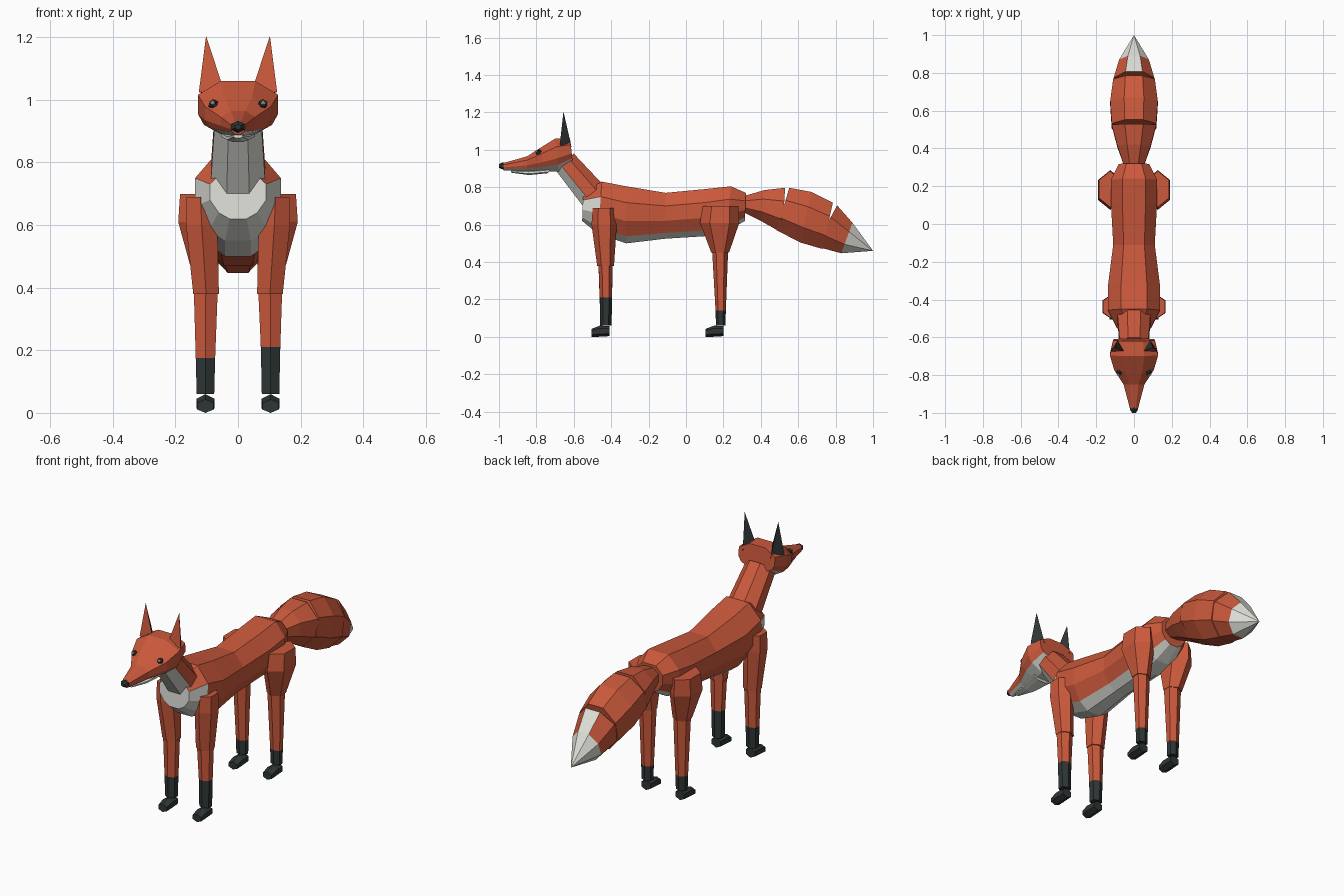
import bpy, bmesh, math

default = bpy.data.objects.get("Cube")
if default:
    bpy.data.objects.remove(default)


def material(name, r, g, b):
    mat = bpy.data.materials.new(name)
    mat.use_nodes = True
    mat.diffuse_color = (r, g, b, 1)
    bsdf = mat.node_tree.nodes["Principled BSDF"]
    bsdf.inputs["Base Color"].default_value = (r, g, b, 1)
    bsdf.inputs["Roughness"].default_value = 0.9
    return mat


MATS = [material("orange fur", 0.60, 0.10, 0.045),
        material("white fur", 0.75, 0.75, 0.70),
        material("black fur", 0.028, 0.036, 0.036)]
ORANGE, WHITE, BLACK = range(3)


def finish(name, bm):
    mesh = bpy.data.meshes.new(name)
    bm.to_mesh(mesh)
    bm.free()
    for mat in MATS:
        mesh.materials.append(mat)
    obj = bpy.data.objects.new(name, mesh)
    bpy.context.collection.objects.link(obj)
    return obj


def loft(name, profile, rings, rule=lambda i, u, v: ORANGE, side=1):
    """Skin rings given as (y1, z1, y2, z2, half width, centre x).
    Profile v runs from point 2 (-1) to point 1 (+1), u runs across in x.
    The rule gets the segment number and the middle of the profile edge."""
    bm = bmesh.new()
    loops = []
    for y1, z1, y2, z2, w, *cx in rings:
        x = cx[0] if cx else 0
        loops.append([bm.verts.new((side * (x + u * w),
                                    (y1 + y2) / 2 + v * (y1 - y2) / 2,
                                    (z1 + z2) / 2 + v * (z1 - z2) / 2))
                      for u, v in profile])
    n = len(profile)
    for i in range(len(rings) - 1):
        for k in range(n):
            m = (k + 1) % n
            face = bm.faces.new((loops[i][k], loops[i][m], loops[i + 1][m], loops[i + 1][k]))
            face.material_index = rule(i, (profile[k][0] + profile[m][0]) / 2,
                                       (profile[k][1] + profile[m][1]) / 2)
    for i, loop in ((-1, loops[0]), (len(rings) - 1, loops[-1])):
        bm.faces.new(loop).material_index = rule(i, 0, 0)
    bmesh.ops.remove_doubles(bm, verts=bm.verts, dist=1e-5)
    bmesh.ops.recalc_face_normals(bm, faces=bm.faces)
    return finish(name, bm)


def ball(name, centre, radius, colour):
    bm = bmesh.new()
    bmesh.ops.create_icosphere(bm, subdivisions=1, radius=radius)
    bmesh.ops.translate(bm, verts=bm.verts, vec=centre)
    for face in bm.faces:
        face.material_index = colour
    finish(name, bm)


def mirrored(half):
    return half + [(-u, v) for u, v in reversed(half)]


# Cross-sections
T = math.tan(math.pi / 8)
OCTAGON = mirrored([(T, 1), (1, T), (1, -T), (T, -1)])
HEXAGON = [(0, 1), (1, .5), (1, -.5), (0, -1), (-1, -.5), (-1, .5)]
TRIANGLE = [(-1, -1), (1, -1), (0, 1)]
TRUNK = mirrored([(.5, 1), (1, .43), (1, -.22), (.68, -.75), (.3, -1)])
SKULL = mirrored([(.43, 1), (1, .5), (1, -.2), (.85, -.6), (.35, -1)])

# Trunk with white chest and belly
loft("body", TRUNK, [
    (-.55, .775, -.555, .62, .09),
    (-.45, .83, -.47, .55, .137),
    (-.32, .805, -.32, .50, .137),
    (-.11, .77, -.11, .525, .11),
    (.10, .79, .13, .54, .122),
    (.24, .805, .22, .565, .122),
    (.32, .77, .315, .62, .08)],
    lambda i, u, v: WHITE if i == -1 or v < -.8 or (i == 0 and v < .6) else ORANGE)

# Neck with white throat
loft("neck", OCTAGON, [
    (-.60, .98, -.70, .895, .075),
    (-.44, .81, -.54, .685, .088)],
    lambda i, u, v: WHITE if v < -.5 else ORANGE)

# Head with white lower cheeks
loft("head", SKULL, [
    (-.62, 1.06, -.605, .93, .11),
    (-.70, 1.06, -.68, .885, .128),
    (-.78, 1.01, -.75, .885, .105),
    (-.85, .965, -.85, .885, .055),
    (-.975, .93, -.975, .89, .022)],
    lambda i, u, v: WHITE if v < -.7 else ORANGE)
loft("lower_jaw", OCTAGON, [
    (-.72, .90, -.74, .875, .055),
    (-.84, .89, -.84, .865, .035),
    (-.935, .89, -.935, .878, .015)], lambda i, u, v: WHITE)
loft("nose", HEXAGON, [
    (-.965, .932, -.965, .892, .02),
    (-.985, .933, -.985, .897, .02),
    (-1, .922, -1, .905, .01)], lambda i, u, v: BLACK)

# Tail in three jointed pieces with a white tip
loft("tail_base", OCTAGON, [
    (.30, .75, .30, .67, .05),
    (.42, .785, .40, .62, .088),
    (.53, .797, .515, .555, .118)])
loft("tail_middle", OCTAGON, [
    (.552, .797, .485, .57, .118),
    (.67, .775, .61, .505, .126),
    (.785, .717, .73, .47, .11)])
loft("tail_tip", OCTAGON, [
    (.808, .703, .69, .485, .108),
    (.89, .61, .83, .447, .078),
    (1, .46, 1, .46, 0)],
    lambda i, u, v: WHITE if i == 1 or (i == 0 and v > .9) else ORANGE)

for s, word in ((1, "left"), (-1, "right")):
    # Ears, black behind
    loft(word + "_ear", TRIANGLE, [
        (-.612, 1.015, -.675, 1.025, .041, .084),
        (-.655, 1.205, -.655, 1.205, 0, .102)],
        lambda i, u, v: ORANGE if v < -.5 else BLACK, s)

    # Eyes with a bright glint
    ball(word + "_eye", (s * .079, -.787, .986), .017, BLACK)
    ball(word + "_eye_glint", (s * .081, -.799, .991), .008, WHITE)

    # Upper legs
    loft(word + "_front_upper_leg", HEXAGON, [
        (-.50, .69, -.375, .69, .044, .12),
        (-.505, .60, -.37, .60, .050, .116),
        (-.475, .38, -.385, .38, .041, .102)], side=s)
    loft(word + "_hind_upper_leg", HEXAGON, [
        (.09, .70, .28, .70, .058, .127),
        (.075, .61, .285, .61, .065, .126),
        (.135, .45, .23, .45, .042, .105)], side=s)

    # Lower legs with black socks, and paws
    sock = .21 if s > 0 else .175
    for part, rings, toe in (
            ("front", [(-.468, .385, -.392, .385, .038, .103),
                       (-.461, sock, -.396, sock, .031, .104),
                       (-.460, .06, -.398, .06, .028, .104)], -.505),
            ("hind", [(.14, .455, .225, .455, .039, .104),
                      (.158, .14, .213, .14, .029, .104),
                      (.160, .06, .211, .06, .027, .104)], .105)):
        loft(f"{word}_{part}_lower_leg", HEXAGON, rings,
             lambda i, u, v: BLACK if i > 0 else ORANGE, s)
        loft(f"{word}_{part}_paw", HEXAGON, [
            (toe, .043, toe, 0, .026, .104),
            (toe + .045, .06, toe + .03, 0, .029, .104),
            (toe + .095, .058, toe + .095, .004, .027, .104)],
            lambda i, u, v: BLACK, s)
